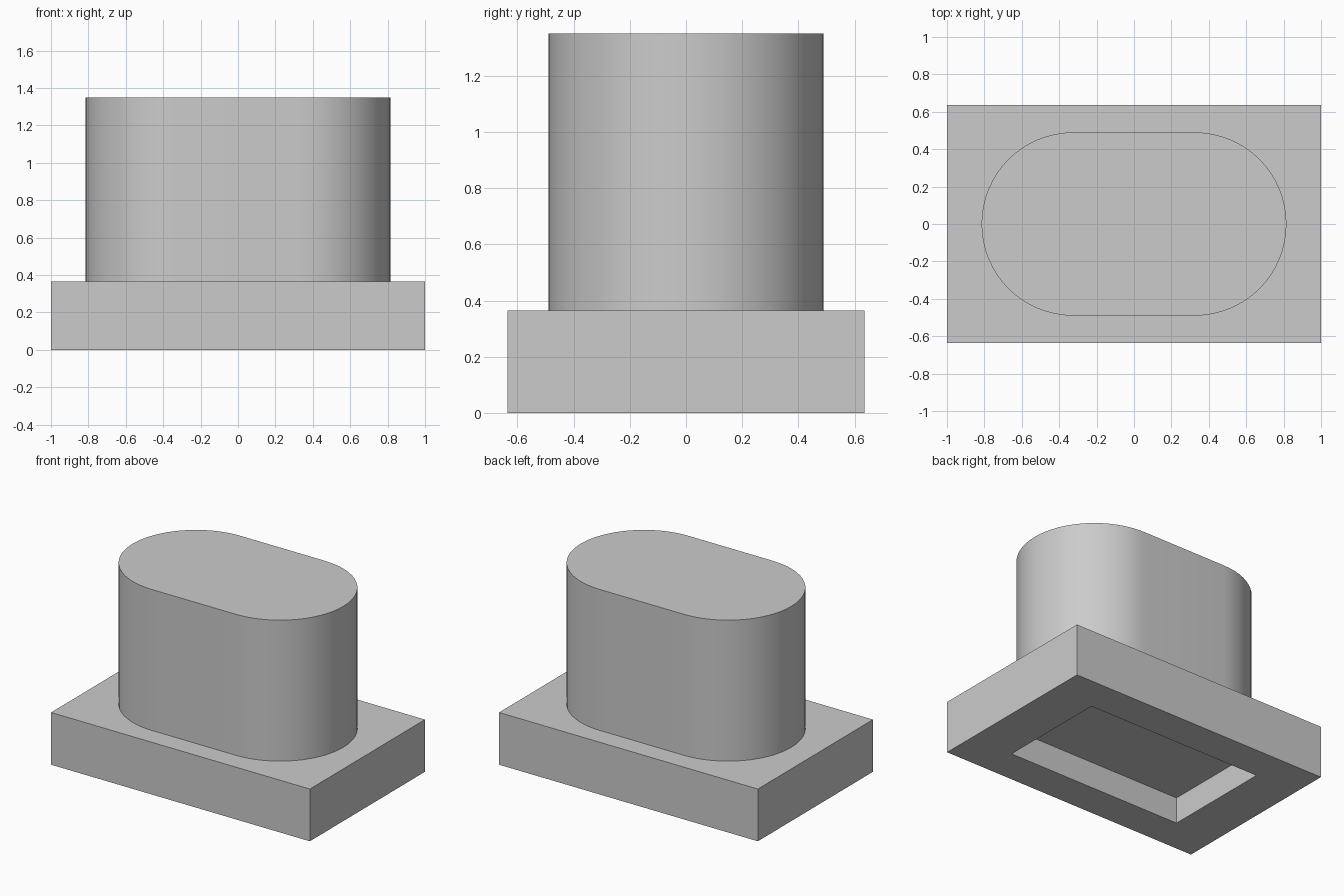
import bpy, bmesh, math
from mathutils import Vector

if "Cube" in bpy.data.objects:
    bpy.data.objects.remove(bpy.data.objects["Cube"], do_unlink=True)

GREY = (0.6, 0.6, 0.6, 1.0)
grey = bpy.data.materials.new("plain_grey")
grey.use_nodes = True
grey.diffuse_color = GREY
grey.node_tree.nodes["Principled BSDF"].inputs["Base Color"].default_value = GREY

BASE_X, BASE_Y, BASE_H = 1.0, 0.635, 0.365
POCKET_X, POCKET_Y, POCKET_H = 0.676, 0.39, 0.182
POST_X, POST_R, TOP = 0.815, 0.49, 1.35
ARC_STEPS = 32


def add_part(name, bm):
    bmesh.ops.recalc_face_normals(bm, faces=bm.faces)
    mesh = bpy.data.meshes.new(name)
    bm.to_mesh(mesh)
    bm.free()
    mesh.materials.append(grey)
    obj = bpy.data.objects.new(name, mesh)
    bpy.context.collection.objects.link(obj)
    return obj


# Rectangular base with a shallow pocket underneath
bm = bmesh.new()
bmesh.ops.create_cube(bm, size=2)
for v in bm.verts:
    v.co = Vector((v.co.x * BASE_X, v.co.y * BASE_Y, (v.co.z + 1) / 2 * BASE_H))
bm.normal_update()
floor = min(bm.faces, key=lambda f: f.normal.z)
bmesh.ops.inset_individual(bm, faces=[floor], thickness=0.2)
for v in floor.verts:
    v.co.x = math.copysign(POCKET_X, v.co.x)
    v.co.y = math.copysign(POCKET_Y, v.co.y)
roof = bmesh.ops.extrude_discrete_faces(bm, faces=[floor])["faces"][0]
for v in roof.verts:
    v.co.z = POCKET_H
add_part("base_block", bm)

# Upright post with rounded ends
bm = bmesh.new()
outline = []
for side in (1, -1):
    for i in range(ARC_STEPS + 1):
        a = math.pi * (i / ARC_STEPS - 0.5)
        x = POST_X - POST_R + POST_R * math.cos(a)
        outline.append(bm.verts.new((side * x, side * POST_R * math.sin(a), BASE_H)))
cap = bm.faces.new(outline)
post_top = bmesh.ops.extrude_face_region(bm, geom=[cap])["geom"]
bmesh.ops.translate(bm, vec=(0, 0, TOP - BASE_H),
                    verts=[g for g in post_top if isinstance(g, bmesh.types.BMVert)])
post = add_part("rounded_post", bm)

# Smooth the curved wall, keep the rims sharp
bpy.ops.object.select_all(action="DESELECT")
post.select_set(True)
bpy.context.view_layer.objects.active = post
bpy.ops.object.shade_smooth_by_angle(angle=math.radians(30))
